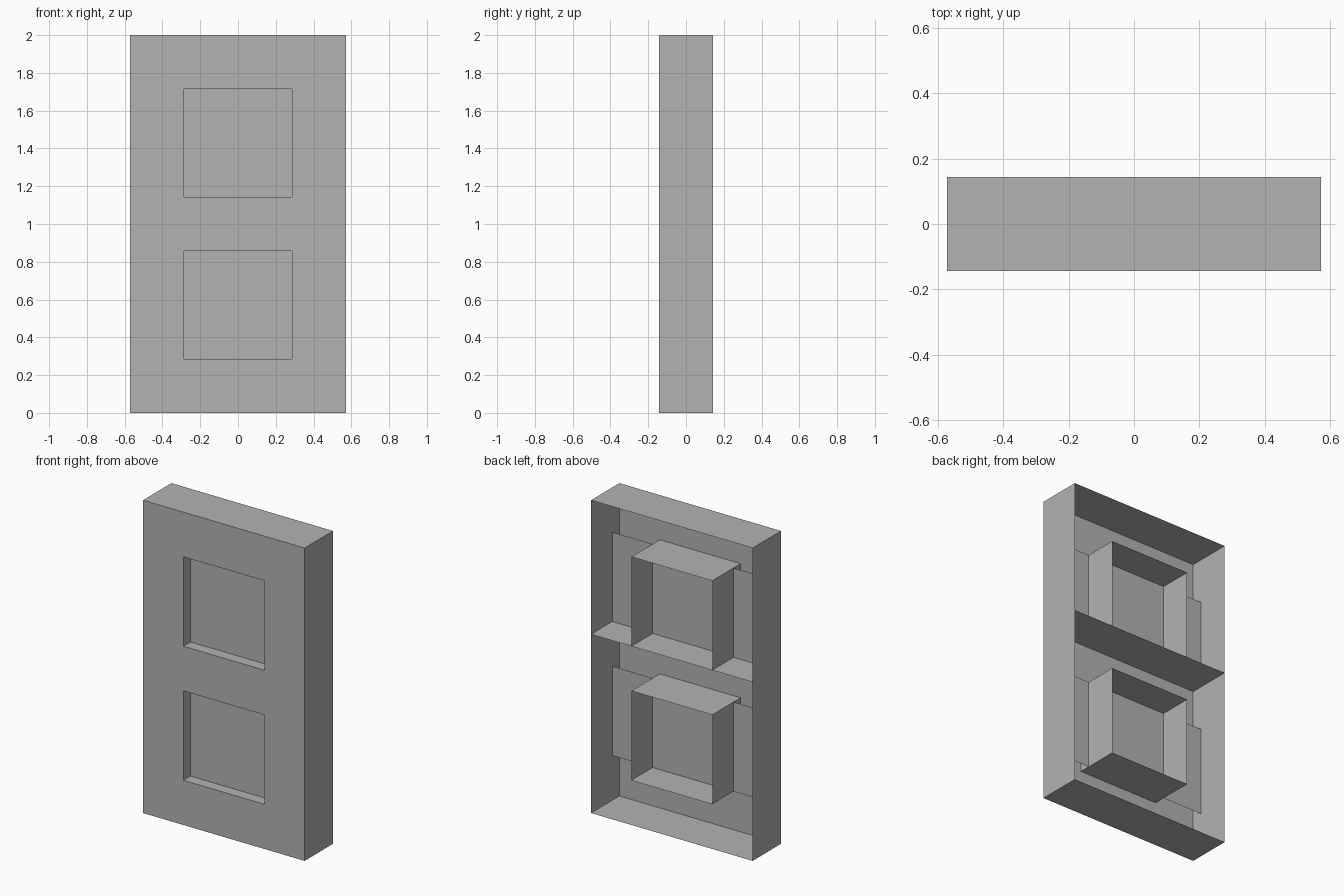
import bpy
import bmesh

cube = bpy.data.objects.get("Cube")
if cube:
    bpy.data.objects.remove(cube, do_unlink=True)

U = 2 / 7                        # design module: 4 wide, 1 deep, 7 high
FRONT, BACK, PANEL = -0.5, 0.5, -0.25
OPENINGS = {"lower": (1, 3), "upper": (4, 6)}

grey = bpy.data.materials.new("plain grey")
grey.use_nodes = True
colour = (0.45, 0.45, 0.45, 1)
grey.diffuse_color = colour
grey.node_tree.nodes["Principled BSDF"].inputs["Base Color"].default_value = colour


def build(name, quads):
    """Make one object of thin sheets from lists of corners in modules."""
    bm = bmesh.new()
    for quad in quads:
        bm.faces.new([bm.verts.new([c * U for c in p]) for p in quad])
    bmesh.ops.remove_doubles(bm, verts=bm.verts, dist=0.0001)
    mesh = bpy.data.meshes.new(name)
    bm.to_mesh(mesh)
    bm.free()
    mesh.materials.append(grey)
    obj = bpy.data.objects.new(name, mesh)
    bpy.context.collection.objects.link(obj)
    return obj


def upright(x0, x1, z0, z1, y):
    """Sheet facing the front."""
    return [(x0, y, z0), (x1, y, z0), (x1, y, z1), (x0, y, z1)]


def level(x, z):
    """Full-depth horizontal sheet facing up."""
    return [(-x, FRONT, z), (x, FRONT, z), (x, BACK, z), (-x, BACK, z)]


def side(x, z0, z1):
    """Full-depth side sheet facing +x."""
    return [(x, FRONT, z0), (x, BACK, z0), (x, BACK, z1), (x, FRONT, z1)]


# Front face, leaving the two square openings empty
columns = (-2, -1, 1, 2)
rows = (0, 1, 3, 4, 6, 7)
build("front_frame", [
    upright(x0, x1, z0, z1, FRONT)
    for x0, x1 in zip(columns, columns[1:])
    for z0, z1 in zip(rows, rows[1:])
    if not (x0 == -1 and (z0, z1) in OPENINGS.values())])

# Outer walls, open at the back
build("outer_walls", [side(2, 0, 7), side(-2, 0, 7)[::-1],
                      level(2, 7), level(2, 0)[::-1]])

# Shelf across the middle, also the floor of the upper box
build("divider_shelf", [level(2, 4)])

# Square boxes around the openings and the panels crossing them
for place, (z0, z1) in OPENINGS.items():
    walls = [side(1, z0, z1), side(-1, z0, z1)[::-1], level(1, z1)]
    if place == "lower":
        walls.append(level(1, z0)[::-1])
    build(place + "_box", walls)
    build(place + "_panel", [upright(-2, 2, z0, z1, PANEL)])
